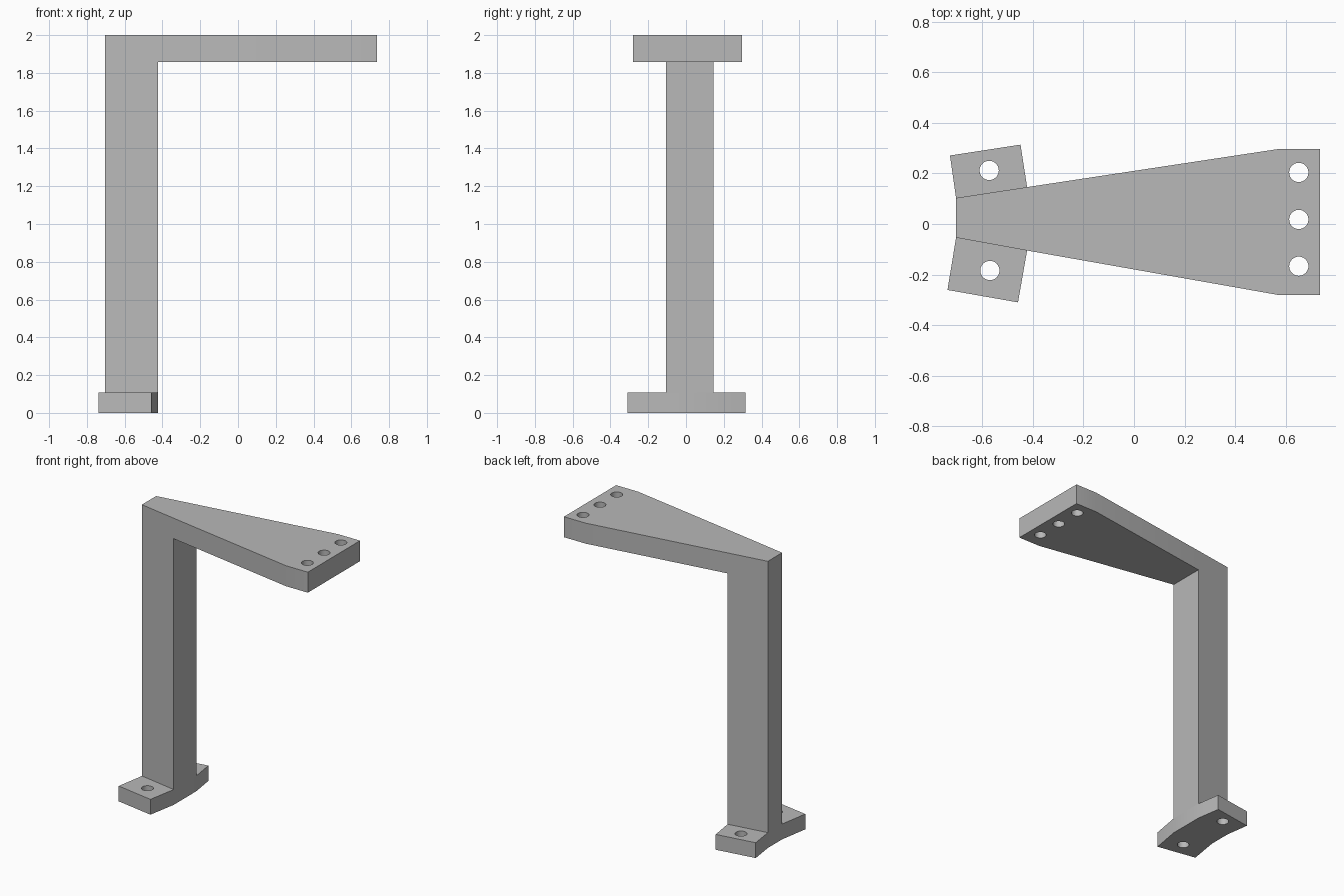
import bpy
import bmesh
from math import radians

cube = bpy.data.objects.get("Cube")
if cube:
    bpy.data.objects.remove(cube, do_unlink=True)

grey = bpy.data.materials.new("plain grey")
grey.use_nodes = True
colour = (0.48, 0.48, 0.48, 1)
grey.diffuse_color = colour
grey.node_tree.nodes["Principled BSDF"].inputs["Base Color"].default_value = colour

HOLE_RADIUS = 0.038
FOOT_TOP, ARM_BOTTOM, TOP = 0.107, 1.857, 2.0


def prism(name, outline, z0, z1):
    """Extrude a plan outline between two heights."""
    bm = bmesh.new()
    base = bm.faces.new([bm.verts.new((x, y, z0)) for x, y in outline])
    sides = bmesh.ops.extrude_face_region(bm, geom=[base], use_keep_orig=True)["geom"]
    bmesh.ops.translate(bm, vec=(0, 0, z1 - z0),
                        verts=[v for v in sides if isinstance(v, bmesh.types.BMVert)])
    bmesh.ops.recalc_face_normals(bm, faces=bm.faces)
    mesh = bpy.data.meshes.new(name)
    bm.to_mesh(mesh)
    bm.free()
    mesh.materials.append(grey)
    obj = bpy.data.objects.new(name, mesh)
    bpy.context.collection.objects.link(obj)
    return obj


def drill(obj, centres, z):
    """Cut vertical round bolt holes through a plate."""
    for x, y in centres:
        bpy.ops.mesh.primitive_cylinder_add(vertices=40, radius=HOLE_RADIUS,
                                            depth=0.5, location=(x, y, z))
        cutter = bpy.context.object
        cutter.hide_render = True
        cutter.data.materials.append(grey)
        mod = obj.modifiers.new("bolt_hole", "BOOLEAN")
        mod.operation = "DIFFERENCE"
        mod.solver = "EXACT"
        mod.object = cutter
        bpy.ops.object.select_all(action="DESELECT")
        bpy.context.view_layer.objects.active = obj
        obj.select_set(True)
        bpy.ops.object.modifier_apply(modifier=mod.name)
        bpy.data.objects.remove(cutter, do_unlink=True)
    bpy.ops.object.shade_smooth_by_angle(angle=radians(15))


# Plan corners of the tapered post
back_outer, back_inner = (-0.704, 0.103), (-0.423, 0.146)
front_outer, front_inner = (-0.704, -0.054), (-0.423, -0.105)

# Upright post
prism("post", [front_outer, front_inner, back_inner, back_outer], FOOT_TOP, ARM_BOTTOM)

# Flared arm with three holes along its end
arm = prism("arm", [front_outer, front_inner, (0.567, -0.28), (0.735, -0.28),
                    (0.735, 0.296), (0.567, 0.296), back_inner, back_outer],
            ARM_BOTTOM, TOP)
drill(arm, [(0.652, y) for y in (-0.167, 0.018, 0.204)], TOP)

# Splayed foot plate with a hole on each side
foot = prism("foot", [front_outer, (-0.738, -0.261), (-0.459, -0.31), front_inner,
                      back_inner, (-0.449, 0.314), (-0.728, 0.271), back_outer],
             0, FOOT_TOP)
drill(foot, [(-0.573, 0.212), (-0.57, -0.184)], FOOT_TOP)
